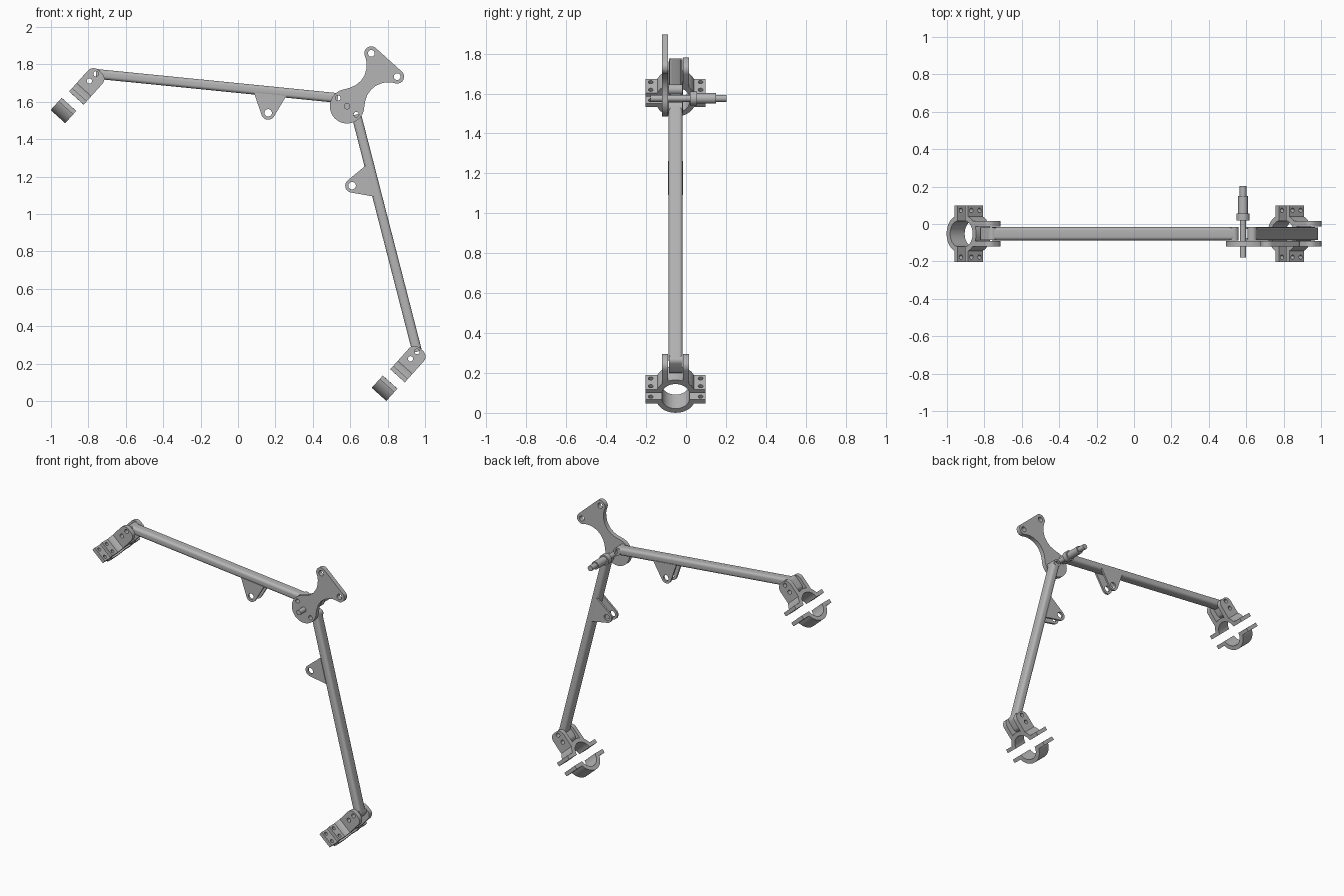
import bpy
from math import sin, cos, radians
from mathutils import Vector, Matrix
from mathutils.geometry import convex_hull_2d

if "Cube" in bpy.data.objects:
    bpy.data.objects.remove(bpy.data.objects["Cube"])

steel = bpy.data.materials.new("grey steel")
steel.use_nodes = True
grey = (0.46, 0.46, 0.46, 1)
steel.diffuse_color = grey
steel.node_tree.nodes["Principled BSDF"].inputs["Base Color"].default_value = grey

MID = -0.052                                   # centre plane of the arms
Y = Vector((0, 1, 0))
A = radians(48)
UP = Vector((cos(A), 0, sin(A)))               # axis of symmetry of the hub
SIDE = Vector((sin(A), 0, -cos(A)))            # axis of the clamped bars


def at(x, z, y=MID):
    return Vector((x, y, z))


def arc(cx, cy, r, start=0, end=360, n=24):
    full = abs(end - start) == 360
    steps = n if full else n + 1
    angles = [radians(start + (end - start) * i / n) for i in range(steps)]
    return [(cx + r * cos(a), cy + r * sin(a)) for a in angles]


def hull(*loops):
    points = [Vector(p) for loop in loops for p in loop]
    return [points[i] for i in convex_hull_2d(points)]


def finish(obj):
    obj.data.materials.clear()
    obj.data.materials.append(steel)
    bpy.ops.object.select_all(action='DESELECT')
    obj.select_set(True)
    bpy.context.view_layer.objects.active = obj
    bpy.ops.object.shade_smooth_by_angle(angle=radians(32))


def plate(name, loops, thick, origin, xaxis, yaxis):
    """Extrude an outline, with any holes, centred on the origin."""
    curve = bpy.data.curves.new(name, 'CURVE')
    curve.dimensions = '2D'
    curve.fill_mode = 'BOTH'
    curve.extrude = thick / 2
    for loop in loops:
        spline = curve.splines.new('POLY')
        spline.points.add(len(loop) - 1)
        for point, co in zip(spline.points, loop):
            point.co = (co[0], co[1], 0, 1)
        spline.use_cyclic_u = True
    temp = bpy.data.objects.new(name + "_outline", curve)
    bpy.context.collection.objects.link(temp)
    mesh = bpy.data.meshes.new_from_object(
        temp.evaluated_get(bpy.context.evaluated_depsgraph_get()))
    bpy.data.objects.remove(temp)
    obj = bpy.data.objects.new(name, mesh)
    bpy.context.collection.objects.link(obj)
    basis = Matrix((xaxis, yaxis, xaxis.cross(yaxis))).transposed().to_4x4()
    obj.matrix_world = Matrix.Translation(origin) @ basis
    finish(obj)


def rod(name, x, z, y0, y1, r):
    bpy.ops.mesh.primitive_cylinder_add(
        vertices=32, radius=r, depth=y1 - y0,
        location=(x, (y0 + y1) / 2, z), rotation=(radians(90), 0, 0))
    bpy.context.object.name = name
    finish(bpy.context.object)


def half_clamp(name, face, up):
    """Half ring with two drilled flanges."""
    ring = arc(0, -0.01, 0.098, 6, 174) + arc(0, -0.01, 0.07, 172, 8)
    plate(name + "_ring", [ring], 0.105, face, Y, up)
    for s, label in ((-1, "front"), (1, "back")):
        flange = [(s * 0.08, -0.0525), (s * 0.15, -0.0525),
                  (s * 0.15, 0.0525), (s * 0.08, 0.0525)]
        holes = [arc(s * 0.125, t, 0.012, n=16) for t in (-0.029, 0.029)]
        plate(f"{name}_{label}_flange", [flange] + holes, 0.025,
              face + up * 0.0125, Y, SIDE)


def clamp(name, shift):
    """Clevis clamp with a separate lower cap."""
    face = at(-0.864, 1.62) + shift
    half_clamp(name + "_saddle", face, UP)
    half_clamp(name + "_cap", at(-0.904, 1.586) + shift, -UP)
    bolts = [(0.166, -0.009), (0.114, -0.009)]
    cheek = hull([(0.055, -0.0525), (0.055, 0.0525)],
                 arc(0.15, -0.0125, 0.04), arc(0.15, 0.0125, 0.04))
    holes = [arc(*b, 0.014, n=16) for b in bolts]
    for s, label in ((-1, "front"), (1, "back")):
        plate(f"{name}_{label}_cheek", [cheek] + holes, 0.03,
              face + Y * s * 0.053, UP, SIDE)
    # Tongue of the arm held between the cheeks
    tongue = hull(*[arc(*b, 0.027) for b in bolts])
    plate(name + "_tongue", [tongue] + holes, 0.068, face, UP, SIDE)


def arm(name, inner, outer, flip):
    """Oval tube with a rounded inner end and a pair of gusset ears."""
    u = (outer - inner).normalized()
    n = u.cross(Y) * flip
    w, h, r = 0.035, 0.026, 0.018
    section = hull(*[arc(a * (h - r), b * (w - r), r)
                     for a in (-1, 1) for b in (-1, 1)])
    plate(name + "_tube", [section], (outer - inner).length,
          (inner + outer) / 2, n, Y)
    plate(name + "_inner_end", [arc(0, 0, 0.026), arc(0, 0, 0.014, n=16)],
          0.07, inner, u, n)
    ear = hull([(0.275, 0.015), (0.45, 0.015)], arc(0.363, 0.116, 0.037))
    for s, label in ((-1, "front"), (1, "back")):
        plate(f"{name}_{label}_ear", [ear, arc(0.363, 0.116, 0.02)], 0.013,
              inner + Y * s * 0.0305, u, n)


# Clamps at the far ends
drop = Vector((1.717, 0, -1.485))
clamp("upper_clamp", Vector((0, 0, 0)))
clamp("lower_clamp", drop)

# Two arms meeting at the hub
hub = at(0.583, 1.576)
end = at(-0.759, 1.749)
arm("upper_arm", hub - SIDE * 0.066, end, 1)
arm("lower_arm", hub + SIDE * 0.066, end + drop, -1)

# Hub plate: disc, waisted neck and two lobes
neck = [(0.085, 0.054), (0.115, 0.041), (0.15, 0.036), (0.185, 0.041),
        (0.22, 0.058), (0.243, 0.078), (0.256, 0.095)]
half = arc(0, 0, 0.092, 180, 50) + neck + arc(0.297, 0.093, 0.037, 160, 0)
outline = half + [(x, -y) for x, y in reversed(half[1:])]
holes = [arc(x, s * y, r) for x, y, r in ((0.297, 0.093, 0.018), (0, 0.066, 0.014))
         for s in (-1, 1)]
plate("hub_plate", [outline] + holes, 0.03, hub - Y * 0.053, UP, SIDE)

# Stepped spindle through the hub
for label, y0, y1, r in (("shaft", -0.178, 0.03, 0.017), ("collar", 0.02, 0.055, 0.035),
                         ("body", 0.05, 0.15, 0.026), ("tip", 0.145, 0.204, 0.018)):
    rod("spindle_" + label, hub.x, hub.z, y0, y1, r)
